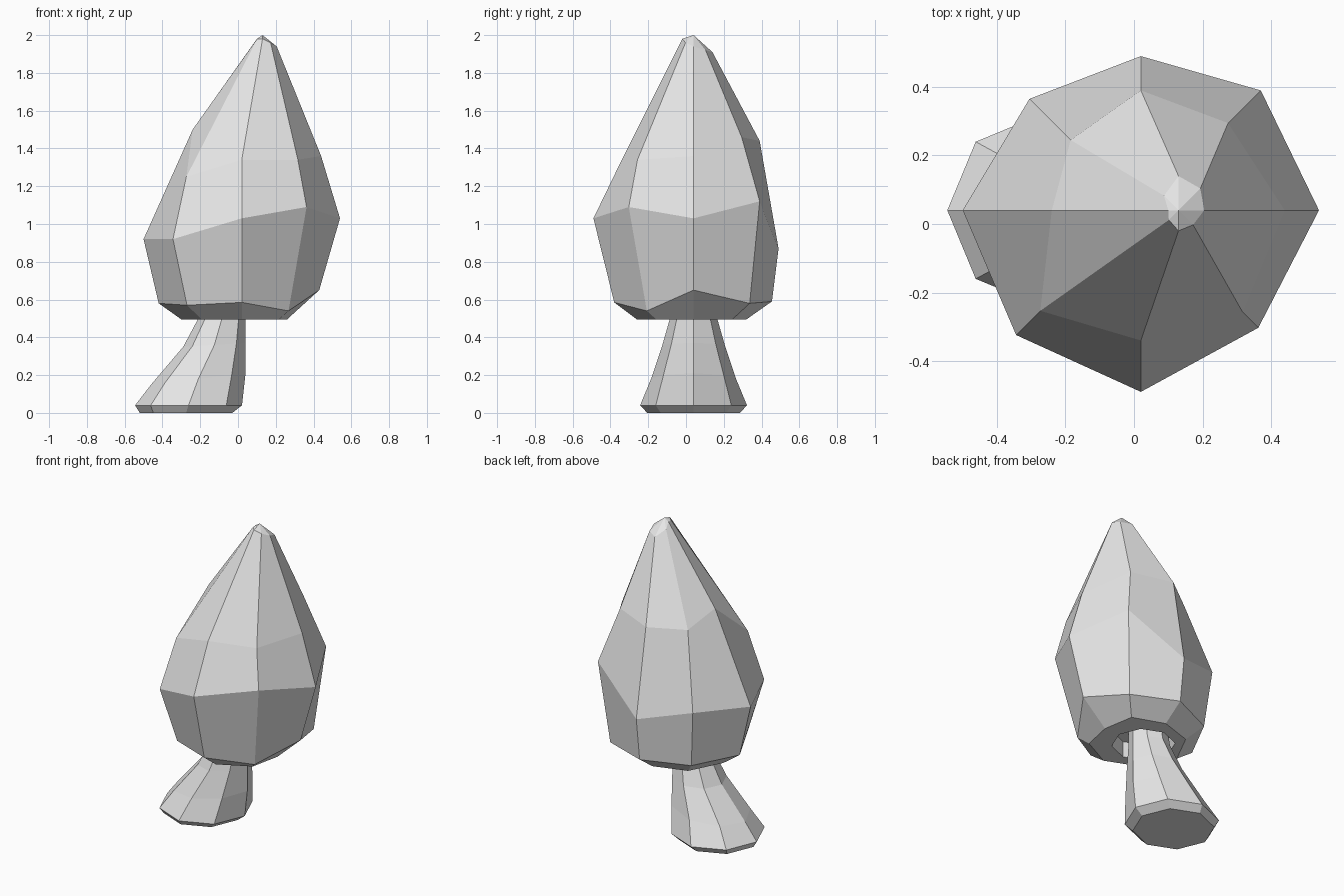
import bpy
import bmesh
from math import cos, sin, tau

default_cube = bpy.data.objects.get("Cube")
if default_cube:
    bpy.data.objects.remove(default_cube, do_unlink=True)

SIDES = 8
AXIS_Y = 0.04

# One plain grey for the whole model
grey = bpy.data.materials.new("plain_grey")
grey.use_nodes = True
colour = (0.8, 0.8, 0.8, 1.0)
grey.diffuse_color = colour
grey.node_tree.nodes["Principled BSDF"].inputs["Base Color"].default_value = colour


def ring_point(side, centre_x, radius_x, radius_y, height):
    """Point on an eight-sided ring, counted anticlockwise from +x."""
    angle = tau * side / SIDES
    return (centre_x + radius_x * cos(angle), AXIS_Y + radius_y * sin(angle), height)


def loft(name, rings, apex=None):
    """Join rings from bottom to top, closing both ends."""
    bm = bmesh.new()
    loops = [[bm.verts.new(point) for point in ring] for ring in rings]
    for lower, upper in zip(loops, loops[1:]):
        for i in range(SIDES):
            j = (i + 1) % SIDES
            bm.faces.new((lower[i], lower[j], upper[j], upper[i]))
    bm.faces.new(reversed(loops[0]))
    if apex:
        peak = bm.verts.new(apex)
        for i in range(SIDES):
            bm.faces.new((loops[-1][i], loops[-1][(i + 1) % SIDES], peak))
    else:
        bm.faces.new(loops[-1])
    bmesh.ops.recalc_face_normals(bm, faces=bm.faces[:])
    mesh = bpy.data.meshes.new(name)
    bm.to_mesh(mesh)
    bm.free()
    mesh.materials.append(grey)
    obj = bpy.data.objects.new(name, mesh)
    bpy.context.collection.objects.link(obj)
    return obj


# Cap ridges: (radius, height) at the rim, lower edge, widest point and shoulder
ridges = {
    "left": [(.24, .495), (.41, .65), (.52, 1.03), (.42, 1.36)],
    "back_left": [(.29, .495), (.42, .58), (.495, 1.12), (.36, 1.46)],
    "back": [(.28, .495), (.415, .59), (.45, .87), (.35, 1.44)],
    "back_right": [(.30, .495), (.41, .58), (.46, .95), (.29, 1.42)],
    "right": [(.32, .495), (.44, .58), (.52, .92), (.26, 1.5)],
    "front_right": [(.30, .495), (.41, .57), (.515, .92), (.415, 1.25)],
    "front": [(.30, .495), (.42, .585), (.53, 1.03), (.38, 1.34)],
    "front_left": [(.28, .495), (.35, .54), (.485, 1.09), (.42, 1.34)],
}
# The tip leans towards +x, with its own small ring
tip = [(.075, 1.94), (.09, 1.92), (.1, 1.91), (.06, 1.95),
       (.03, 1.98), (.04, 1.98), (.06, 1.98), (.06, 1.96)]

# Recess under the cap, around the stem
cap_rings = [[ring_point(i, -0.04, 0.19, 0.19, height) for i in range(SIDES)]
             for height in (0.6, 0.495)]
for level in range(4):
    ring = []
    for side, profile in enumerate(ridges.values()):
        radius, height = profile[level]
        ring.append(ring_point(side, 0.02, radius, radius, height))
    cap_rings.append(ring)
cap_rings.append([ring_point(i, 0.13, r, r, z) for i, (r, z) in enumerate(tip)])
loft("cap", cap_rings, apex=(0.13, AXIS_Y, 2.0))

# Bent stem: centre x, half width, half depth, height and tilt of each ring
stem_sections = [
    (-.275, .245, .245, 0, 0),
    (-.262, .283, .283, .04, 0),
    (-.21, .25, .225, .18, .03),
    (-.125, .165, .165, .36, .01),
    (-.085, .125, .125, .5, 0),
    (-.075, .115, .115, .62, 0),
]
stem_rings = []
for centre, width, depth, height, tilt in stem_sections:
    stem_rings.append([
        ring_point(i, centre, width, depth, height + tilt * cos(tau * i / SIDES))
        for i in range(SIDES)])
loft("stem", stem_rings)
